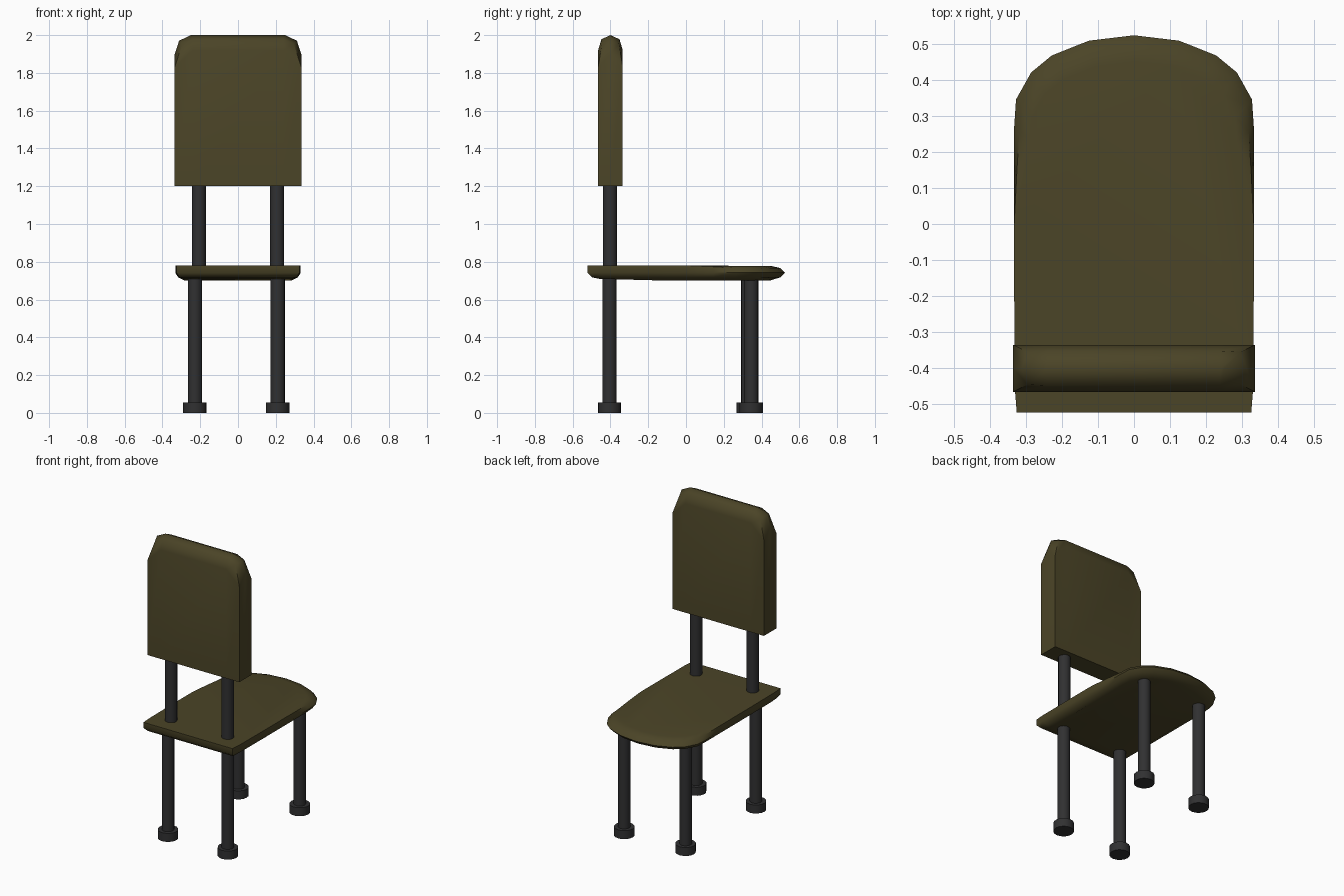
import bpy
import bmesh
import math

if "Cube" in bpy.data.objects:
    bpy.data.objects.remove(bpy.data.objects["Cube"])


def material(name, rgb):
    mat = bpy.data.materials.new(name)
    mat.use_nodes = True
    colour = (*rgb, 1)
    mat.diffuse_color = colour
    mat.node_tree.nodes["Principled BSDF"].inputs["Base Color"].default_value = colour
    return mat


olive = material("olive upholstery", (0.07, 0.058, 0.02))
black = material("black metal", (0.03, 0.03, 0.031))


def finish(obj, mat, angle):
    obj.data.materials.append(mat)
    bpy.ops.object.select_all(action="DESELECT")
    obj.select_set(True)
    bpy.context.view_layer.objects.active = obj
    bpy.ops.object.shade_smooth_by_angle(angle=math.radians(angle))


def loft(name, rings, mat, angle):
    """Skin a stack of closed rings and cap both ends."""
    bm = bmesh.new()
    loops = [[bm.verts.new(p) for p in ring] for ring in rings]
    n = len(loops[0])
    for low, high in zip(loops, loops[1:]):
        for i in range(n):
            j = (i + 1) % n
            bm.faces.new((low[i], low[j], high[j], high[i]))
    bm.faces.new(loops[0][::-1])
    bm.faces.new(loops[-1])
    bmesh.ops.remove_doubles(bm, verts=bm.verts, dist=0.001)
    bmesh.ops.recalc_face_normals(bm, faces=bm.faces)
    mesh = bpy.data.meshes.new(name)
    bm.to_mesh(mesh)
    bm.free()
    obj = bpy.data.objects.new(name, mesh)
    bpy.context.collection.objects.link(obj)
    finish(obj, mat, angle)


def rod(name, x, y, bottom, top, radius):
    bpy.ops.mesh.primitive_cylinder_add(
        vertices=16, radius=radius, depth=top - bottom,
        location=(x, y, (bottom + top) / 2))
    obj = bpy.context.object
    obj.name = name
    finish(obj, black, 40)


# Seat: square at the back, rounded and thinned towards the far end
half = [(0.325, -0.522), (0.33, -0.46), (0.332, -0.2), (0.332, 0.0), (0.332, 0.15),
        (0.332, 0.27), (0.327, 0.345), (0.285, 0.42), (0.228, 0.467), (0.125, 0.508)]
outline = half + [(0, 0.523)] + [(-x, y) for x, y in reversed(half)]


def seat_ring(kind):
    ring = []
    for x, y in outline:
        t = min(max(y / 0.3, 0), 1)
        t = t * t * (3 - 2 * t)
        scale, z = {
            "bottom": (0.86, 0.702 if y > -0.4 else 0.708),
            "lower": (0.955, 0.718),
            "rim": (1, 0.742),
            "upper": (1 - 0.045 * t, 0.78 - 0.013 * t),
            "top": (1 - 0.14 * t, 0.78 - 0.002 * t)}[kind]
        ring.append((x * scale, y * scale, z))
    return ring


loft("seat", [seat_ring(k) for k in ("bottom", "lower", "rim", "upper", "top")], olive, 50)

# Backrest: slab with a rounded top and cut corners
BACK_Y = -0.4


def back_ring(side, corner, face):
    """Each argument is (x, y offset, z) of a point in one quadrant."""
    signs = ((1, 1, False), (-1, 1, True), (-1, -1, False), (1, -1, True))
    ring = []
    for sx, sy, flip in signs:
        points = (face, corner, side) if flip else (side, corner, face)
        ring += [(sx * x, BACK_Y + sy * y, z) for x, y, z in points]
    return ring


loft("backrest", [
    back_ring((0.335, 0, 1.2), (0.335, 0.065, 1.2), (0.24, 0.065, 1.2)),
    back_ring((0.335, 0, 1.9), (0.335, 0.065, 1.83), (0.24, 0.065, 1.92)),
    back_ring((0.312, 0, 1.97), (0.295, 0.045, 1.955), (0.24, 0.048, 1.978)),
    back_ring((0.25, 0, 2.0), (0.25, 0, 2.0), (0.24, 0, 2.0))], olive, 50)

# Backrest posts
for side, x in (("right", -0.207), ("left", 0.207)):
    rod(side + "_post", x, -0.402, 0.74, 1.25, 0.037)

# Legs with round feet
for name, x, y in (("front_right", -0.228, -0.405), ("front_left", 0.21, -0.405),
                   ("rear_right", -0.228, 0.33), ("rear_left", 0.21, 0.345)):
    rod(name + "_leg", x, y, 0.03, 0.73, 0.038)
    rod(name + "_foot", x, y, 0, 0.056, 0.062)
